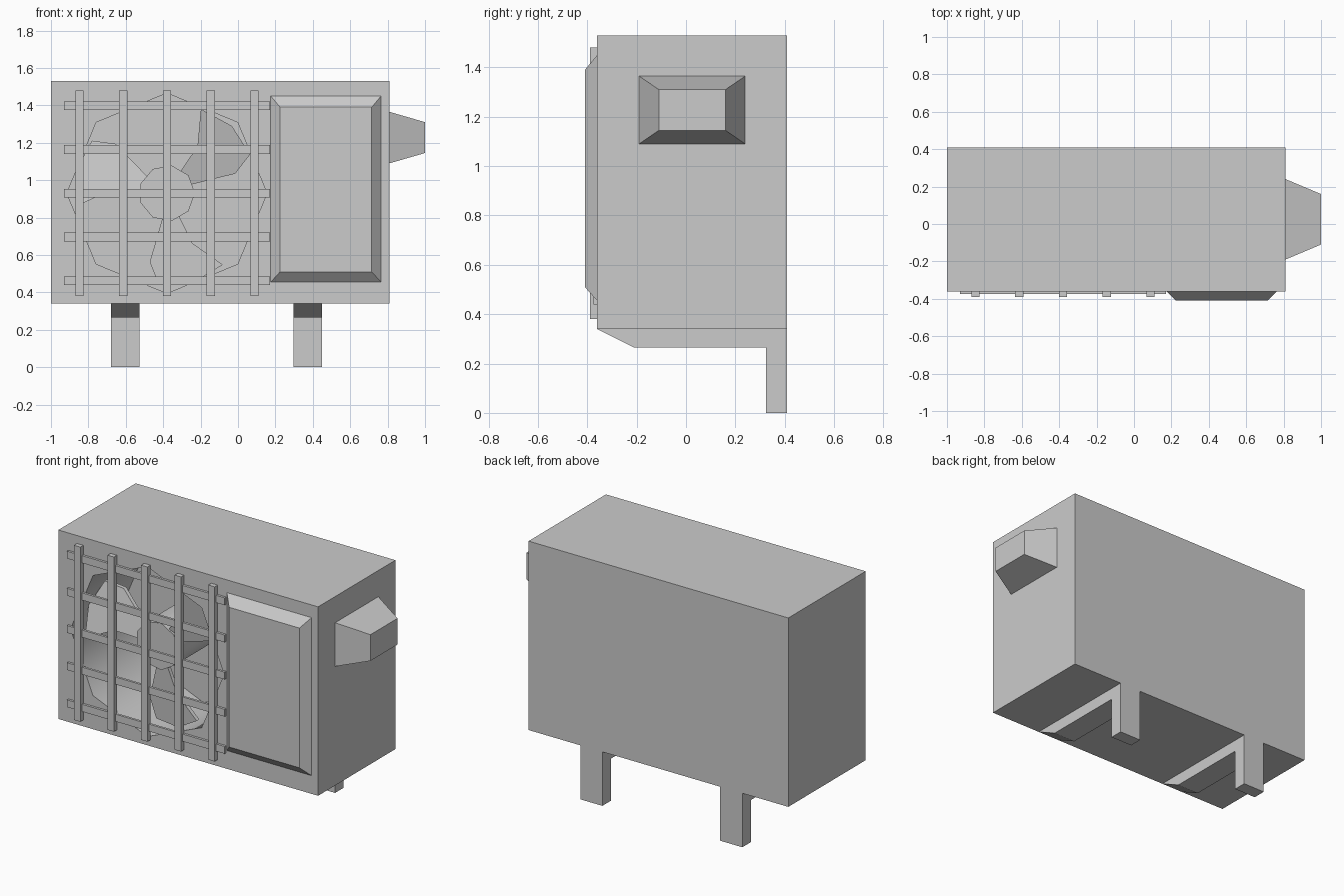
import bpy, bmesh, math
from mathutils import Vector

old = bpy.data.objects.get("Cube")
if old:
    bpy.data.objects.remove(old, do_unlink=True)

# Single painted-metal colour
grey = bpy.data.materials.new("light_grey")
grey.use_nodes = True
grey.diffuse_color = (0.6, 0.6, 0.6, 1)
grey.node_tree.nodes["Principled BSDF"].inputs["Base Color"].default_value = (0.6, 0.6, 0.6, 1)


def finish(name, bm):
    bmesh.ops.recalc_face_normals(bm, faces=bm.faces)
    mesh = bpy.data.meshes.new(name)
    bm.to_mesh(mesh)
    bm.free()
    mesh.materials.append(grey)
    obj = bpy.data.objects.new(name, mesh)
    bpy.context.collection.objects.link(obj)
    return obj


def loft(name, start, end):
    """Solid between two matching outlines."""
    bm = bmesh.new()
    a = [bm.verts.new(p) for p in start]
    b = [bm.verts.new(p) for p in end]
    bm.faces.new(a)
    bm.faces.new(b)
    for i in range(len(a)):
        j = (i + 1) % len(a)
        bm.faces.new((a[i], a[j], b[j], b[i]))
    return finish(name, bm)


def rect(u0, u1, v0, v1):
    return [(u0, v0), (u1, v0), (u1, v1), (u0, v1)]


def box(name, x0, x1, y0, y1, z0, z1):
    outline = rect(x0, x1, z0, z1)
    return loft(name, [(x, y0, z) for x, z in outline], [(x, y1, z) for x, z in outline])


def smooth(obj, degrees):
    bpy.ops.object.select_all(action="DESELECT")
    obj.select_set(True)
    bpy.context.view_layer.objects.active = obj
    bpy.ops.object.shade_smooth_by_angle(angle=math.radians(degrees))


FRONT = -0.36
CX, CZ = -0.38, 0.93


def polar(radius, degrees, y):
    a = math.radians(degrees)
    return Vector((CX + radius * math.cos(a), y, CZ + radius * math.sin(a)))


def ring(radius, sides, y):
    return [polar(radius, 360 * i / sides, y) for i in range(sides)]


# Cabinet with an eight-sided fan opening
cabinet = box("cabinet", -1, 0.81, FRONT, 0.41, 0.34, 1.53)
cutter = loft("opening_cutter", ring(0.535, 8, -0.6), ring(0.535, 8, 0.2))
cutter.hide_render = True
cut = cabinet.modifiers.new("fan_opening", "BOOLEAN")
cut.operation = "DIFFERENCE"
cut.solver = "EXACT"
cut.object = cutter
bpy.context.view_layer.objects.active = cabinet
bpy.ops.object.modifier_apply(modifier=cut.name)
bpy.data.objects.remove(cutter, do_unlink=True)
smooth(cabinet, 50)

# Fan hub and three pitched blades
hub = loft("fan_hub", ring(0.15, 9, -0.26), ring(0.15, 9, 0.2))
smooth(hub, 50)
blade_outline = [(0.13, 58), (0.30, 57), (0.485, 68), (0.5, 46),
                 (0.49, 25), (0.38, 16), (0.13, 20)]
for turn in range(3):
    faces = []
    for thickness in (0, 0.025):
        faces.append([polar(r, a + 120 * turn, -0.24 + thickness - 0.004 * (a - 40) * r)
                      for r, a in blade_outline])
    blade = loft("fan_blade_%d" % (turn + 1), *faces)
    smooth(blade, 40)

# Protective grille
for i in range(5):
    x = CX + (i - 2) * 0.234
    z = CZ + (i - 2) * 0.234
    box("grille_rail_%d" % (i + 1), -0.93, 0.17, -0.375, FRONT, z - 0.023, z + 0.023)
    box("grille_bar_%d" % (i + 1), x - 0.022, x + 0.022, -0.39, FRONT, 0.38, 1.48)

# Bevelled front panel
loft("front_panel",
     [(x, FRONT, z) for x, z in rect(0.175, 0.765, 0.455, 1.45)],
     [(x, -0.41, z) for x, z in rect(0.225, 0.715, 0.51, 1.39)])

# Tapered side cover
loft("side_cover",
     [(0.81, y, z) for y, z in rect(-0.19, 0.24, 1.09, 1.365)],
     [(1.0, y, z) for y, z in rect(-0.11, 0.16, 1.145, 1.31)])

# Wall brackets
bracket = [(FRONT, 0.34), (-0.21, 0.265), (0.325, 0.265),
           (0.325, 0), (0.41, 0), (0.41, 0.34)]
for side, x in (("right", -0.6025), ("left", 0.3725)):
    loft("bracket_" + side,
         [(x - 0.077, y, z) for y, z in bracket],
         [(x + 0.077, y, z) for y, z in bracket])
